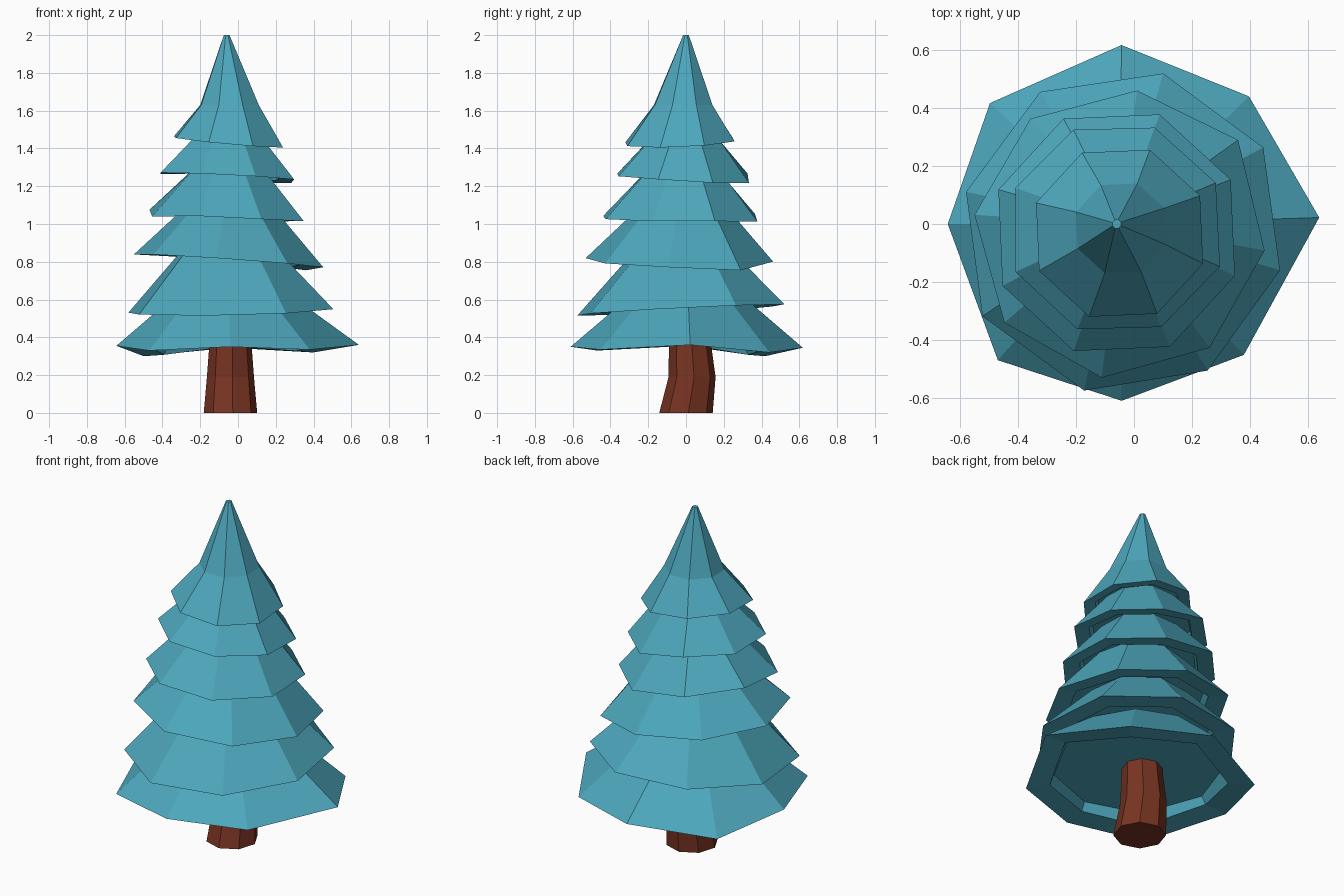
import bpy, bmesh, math
from mathutils import Vector

if "Cube" in bpy.data.objects:
    bpy.data.objects.remove(bpy.data.objects["Cube"])


def material(name, rgb):
    m = bpy.data.materials.new(name)
    m.diffuse_color = (*rgb, 1)
    m.use_nodes = True
    m.node_tree.nodes["Principled BSDF"].inputs["Base Color"].default_value = m.diffuse_color
    return m


TEAL = material("teal needles", (0.075, 0.39, 0.51))
BARK = material("red brown bark", (0.185, 0.034, 0.016))
FLAT = [0] * 8


def loft(name, rings, mat):
    """Skin a stack of 8-sided rings and cap both ends."""
    bm = bmesh.new()
    loops = [[bm.verts.new(p) for p in ring] for ring in rings]
    n = len(loops[0])
    for a, b in zip(loops, loops[1:]):
        for i in range(n):
            j = (i + 1) % n
            bm.faces.new((a[i], a[j], b[j], b[i]))
    bm.faces.new(loops[0])
    bm.faces.new(loops[-1])
    bmesh.ops.recalc_face_normals(bm, faces=bm.faces)
    me = bpy.data.meshes.new(name)
    bm.to_mesh(me)
    bm.free()
    me.materials.append(mat)
    ob = bpy.data.objects.new(name, me)
    bpy.context.collection.objects.link(ob)
    return ob


def ring(cx, cy, r, phase, z, a=0, b=0, dr=FLAT, dt=FLAT, dz=FLAT):
    """Octagon on a tilted plane, with small offsets at each corner."""
    pts = []
    for i in range(8):
        t = math.radians(phase + 45 * i + dt[i])
        s = r * (1 + dr[i])
        x, y = s * math.cos(t), s * math.sin(t)
        pts.append(Vector((cx + x, cy + y, z + a * x + b * y + dz[i])))
    return pts


def tier(name, cx, cy, r, phase, z, a, b, tops, dr=FLAT, dt=FLAT, dz=FLAT):
    """Branch skirt: recessed underside, rim, then top rings (cx, cy, r, z)."""
    rings = [ring(cx, cy, r * 0.74, phase, z + 0.07, a, b, dr, dt),
             ring(cx, cy, r * 0.78, phase, z + 0.008, a, b, dr, dt, dz),
             ring(cx, cy, r, phase, z, a, b, dr, dt, dz)]
    rings += [ring(x, y, s, phase, h, 0, 0, dr, dt) for x, y, s, h in tops]
    loft(name, rings, TEAL)


# Branch tiers, bottom to top: centre, radius, phase, height, tilt, top height
tiers = [
    (0.0, 0.0, 0.625, 0, 0.335, 0, 0, 0.61),
    (-0.035, -0.025, 0.562, 31, 0.545, 0.02, 0.05, 0.84),
    (-0.05, -0.03, 0.505, -7, 0.805, -0.07, -0.02, 1.07),
    (-0.06, -0.03, 0.435, 25, 1.035, -0.05, 0.0, 1.27),
    (-0.06, -0.01, 0.375, 24, 1.25, -0.05, -0.03, 1.46),
]
# Uneven corners: radius, angle and height offsets
uneven = {
    1: ([0.025, -0.05, -0.008, 0.04, 0.03, 0.065, -0.02, -0.055],
        [2, 3, 4, 5, 0, 0, -4, -5],
        [0.025, -0.015, 0.01, -0.035, 0.02, -0.005, 0.015, 0.0]),
    2: ([0, 0, 0, 0, 0.015, 0.01, 0, -0.01],
        FLAT,
        [0, 0, 0, -0.01, 0, 0, 0, 0]),
    3: ([0.0, 0.03, -0.02, -0.01, 0, 0, 0, 0],
        FLAT,
        [0, -0.015, 0.01, 0.01, 0, 0, 0, 0]),
    4: (FLAT, FLAT, [0, -0.015, 0.01, 0.02, -0.015, 0, 0, 0]),
    5: ([0, -0.02, -0.02, 0, 0.02, 0.01, 0.01, 0.02], FLAT,
        [-0.01, -0.015, 0.02, 0, 0, 0, 0, 0]),
}
for k, (cx, cy, r, ph, z, a, b, top) in enumerate(tiers, 1):
    tier(f"branch_tier_{k}", cx, cy, r, ph, z, a, b,
         [((cx - 0.05) / 2, cy / 2, r * 0.5, top)], *uneven[k])

# Pointed crown
tier("crown", -0.05, -0.032, 0.307, 25, 1.435, -0.09, 0.04,
     [(-0.045, -0.015, 0.165, 1.63), (-0.06, 0, 0.016, 2.0)])

# Bent trunk
loft("trunk", [ring(-0.04, 0.0, 0.142, 5, 0),
               ring(-0.04, 0.032, 0.125, 5, 0.19),
               ring(-0.04, 0.022, 0.113, 5, 0.35),
               ring(-0.04, 0.02, 0.108, 5, 0.43)], BARK)
